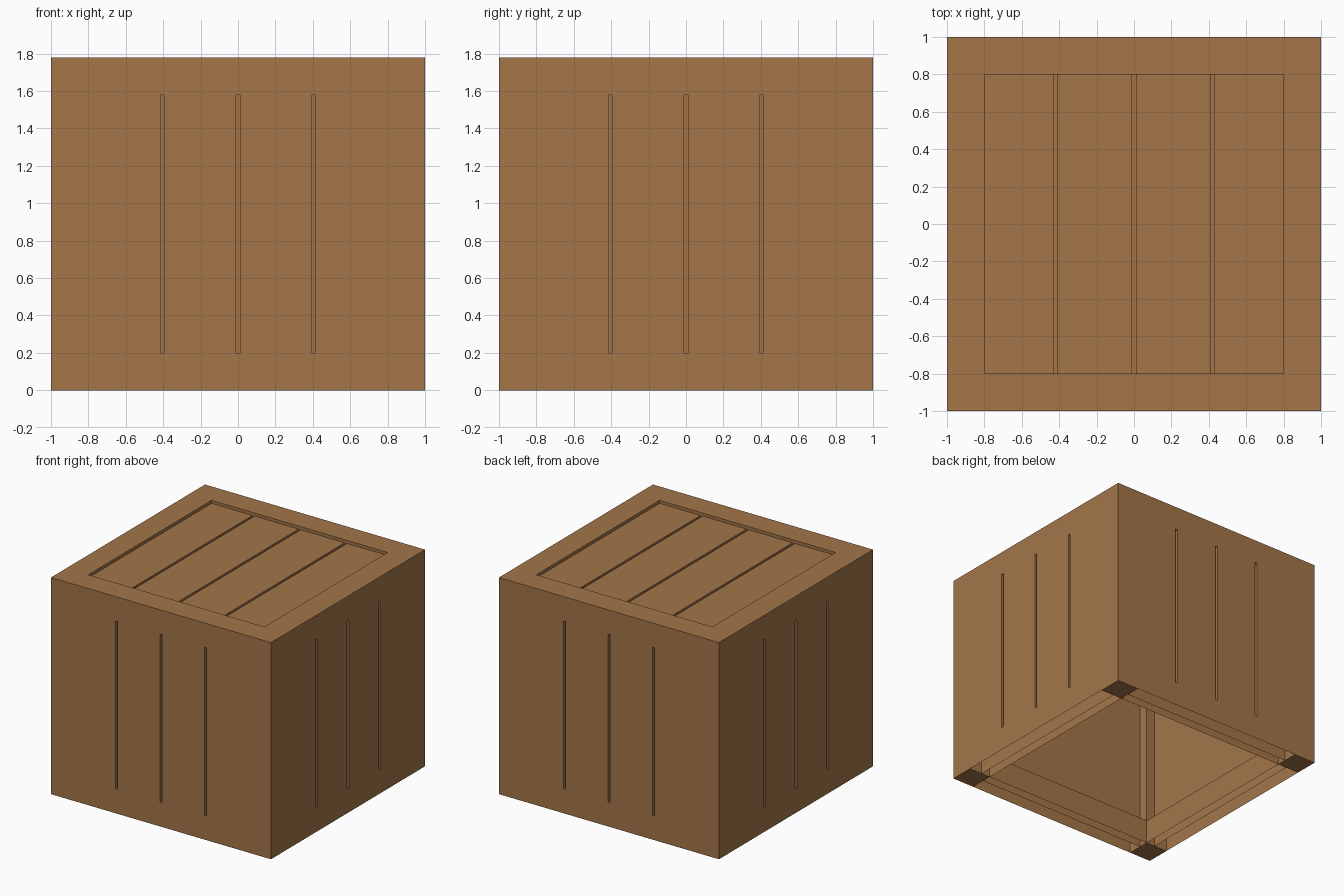
import bpy, bmesh, math
from mathutils import Matrix, Vector

if "Cube" in bpy.data.objects:
    bpy.data.objects.remove(bpy.data.objects["Cube"])

wood = bpy.data.materials.new("brown wood")
wood.diffuse_color = (0.37, 0.18, 0.066, 1)
wood.use_nodes = True
wood.node_tree.nodes["Principled BSDF"].inputs["Base Color"].default_value = wood.diffuse_color

H = 1.78      # overall height
W = 0.2       # post and rail width
I = 1 - W     # inner edge of the frame


def box(name, lo, hi, turn=0, drop=()):
    """Box between two corners, turned about z; drop lists face normals to leave open."""
    lo, hi = Vector(lo), Vector(hi)
    bm = bmesh.new()
    bmesh.ops.create_cube(bm, size=1)
    bm.normal_update()
    gone = [f for f in bm.faces if any(f.normal.dot(Vector(d)) > 0.9 for d in drop)]
    bmesh.ops.delete(bm, geom=gone, context='FACES')
    for v in bm.verts:
        v.co = Vector([(lo[i] + hi[i]) / 2 + v.co[i] * (hi[i] - lo[i]) for i in range(3)])
    bmesh.ops.transform(bm, matrix=Matrix.Rotation(turn, 4, 'Z'), verts=bm.verts)
    me = bpy.data.meshes.new(name)
    bm.to_mesh(me)
    bm.free()
    me.materials.append(wood)
    ob = bpy.data.objects.new(name, me)
    bpy.context.collection.objects.link(ob)
    return ob


LEFT, RIGHT, DOWN, UP, BACK = (-1, 0, 0), (1, 0, 0), (0, 0, -1), (0, 0, 1), (0, 1, 0)

for k, side in enumerate(("front", "right", "back", "left")):
    a = k * math.pi / 2
    # corner post
    box(side + "_post", (-1, -1, 0), (-I, -I, H), a)
    # bottom rail is hollow and open below, top rail is solid
    box(side + "_bottom_rail", (-I, -1, 0), (I, -I, W), a, (DOWN, LEFT, RIGHT))
    box(side + "_top_rail", (-I, -1, H - W), (I, -I, H), a, (LEFT, RIGHT))
    # inner lining and its tongue reaching down inside the bottom rail
    box(side + "_lining", (-I, -0.97, W), (I, -0.88, H - W), a, (UP, DOWN, LEFT, RIGHT))
    box(side + "_lining_tongue", (-I, -0.89, 0), (I, -0.88, W), a,
        (UP, DOWN, LEFT, RIGHT, (0, -1, 0)))
    # four upright slats with narrow gaps
    for i in range(4):
        x = -I + i * 0.405
        box(f"{side}_slat_{i + 1}", (x, -1, W), (x + 0.385, -0.97, H - W), a,
            (UP, DOWN, BACK)).select_set(False)

# lid: lining below and four recessed slats
top = H - 0.025
box("lid_lining", (-I, -I, top - 0.12), (I, I, top - 0.03), 0, (LEFT, RIGHT, BACK, (0, -1, 0)))
for i, (x0, x1) in enumerate(((-I, -0.43), (-0.41, -0.01), (0.01, 0.41), (0.43, I))):
    box(f"lid_slat_{i + 1}", (x0, -I, top - 0.03), (x1, I, top), 0, (DOWN, BACK, (0, -1, 0)))
